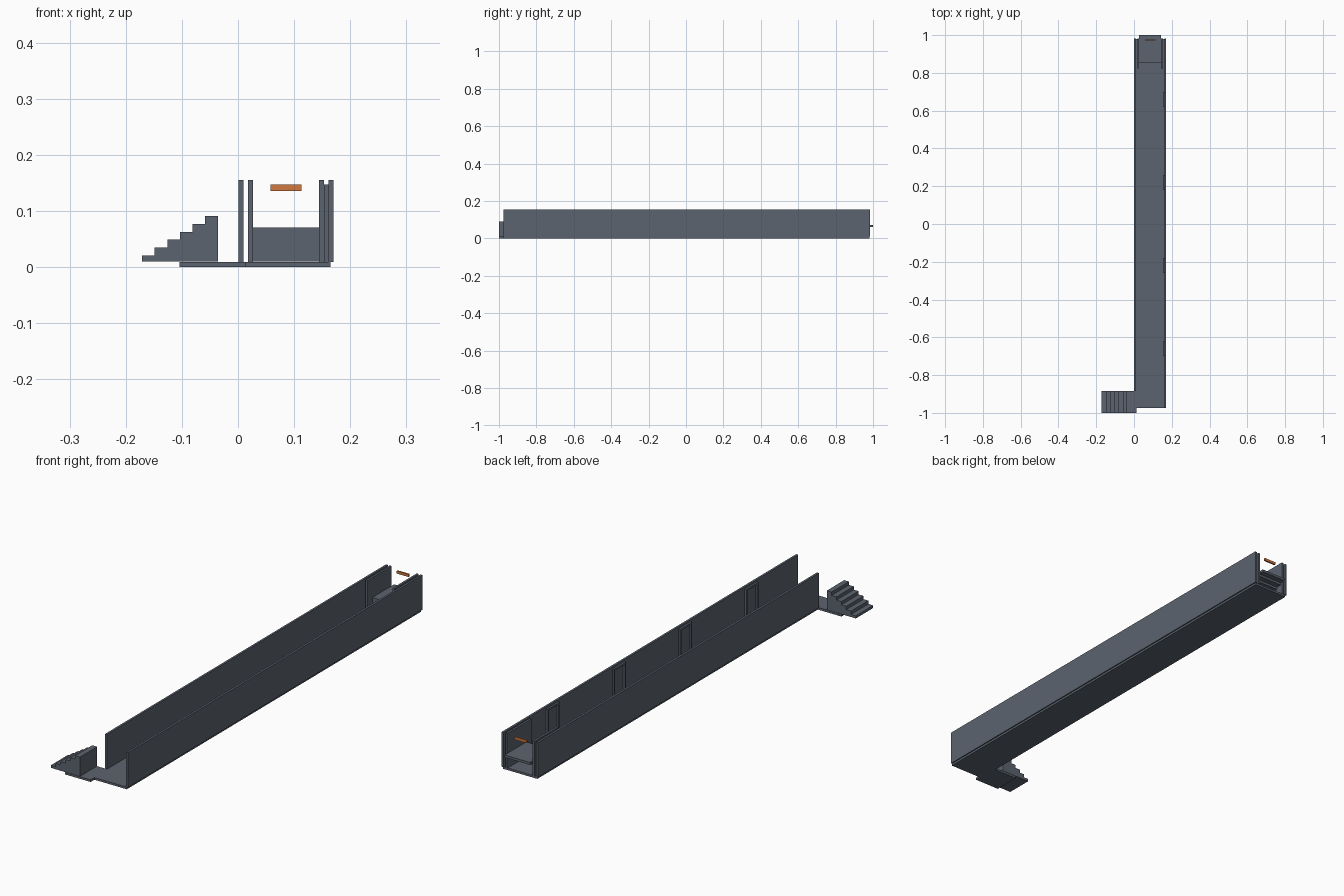
import bpy

if "Cube" in bpy.data.objects:
    bpy.data.objects.remove(bpy.data.objects["Cube"])


def material(name, rgb):
    m = bpy.data.materials.new(name)
    m.diffuse_color = (*rgb, 1)
    m.use_nodes = True
    m.node_tree.nodes["Principled BSDF"].inputs["Base Color"].default_value = m.diffuse_color
    return m


SLATE = material("slate grey", (0.107, 0.125, 0.156))
ORANGE = material("orange", (0.63, 0.19, 0.05))


def mesh_object(name, verts, faces, mat):
    me = bpy.data.meshes.new(name)
    me.from_pydata(verts, [], faces)
    me.materials.append(mat)
    ob = bpy.data.objects.new(name, me)
    bpy.context.collection.objects.link(ob)
    return ob


def box(name, xs, ys, zs, mat=SLATE):
    v = [(x, y, z) for x in xs for y in ys for z in zs]
    f = [(0, 1, 3, 2), (4, 6, 7, 5), (0, 4, 5, 1),
         (2, 3, 7, 6), (0, 2, 6, 4), (1, 5, 7, 3)]
    return mesh_object(name, v, f, mat)


def step_prism(name, profile, place, lo, hi):
    """Extrude a closed stair outline between lo and hi."""
    n = len(profile)
    v = [place(a, z, lo) for a, z in profile] + [place(a, z, hi) for a, z in profile]
    f = [tuple(range(n)), tuple(range(2 * n - 1, n - 1, -1))]
    f += [(i, i + n, (i + 1) % n + n, (i + 1) % n) for i in range(n)]
    ob = mesh_object(name, v, f, SLATE)
    import bmesh
    bm = bmesh.new()
    bm.from_mesh(ob.data)
    bmesh.ops.recalc_face_normals(bm, faces=bm.faces)
    bm.to_mesh(ob.data)
    bm.free()


FLOOR_Z, WALL_Z, BACK = 0.009, 0.155, 0.983

# Floors and long walls
box("corridor_floor", (0.006, 0.165), (-0.975, BACK - 0.003), (0, FLOOR_Z))
box("entry_floor", (-0.104, 0.014), (-1.0, -0.885), (0, FLOOR_Z))
box("left_wall", (0.001, 0.010), (-0.885, BACK), (FLOOR_Z, WALL_Z))
box("right_wall", (0.161, 0.170), (-0.975, BACK), (FLOOR_Z, WALL_Z))

# Short inner walls at the back end
for side, x in (("left", 0.018), ("right", 0.144)):
    box(side + "_inner_wall", (x, x + 0.009), (0.823, BACK), (FLOOR_Z, WALL_Z))

# Door frames along the right wall
for i, y in enumerate((-0.66, -0.22, 0.22, 0.66)):
    for s in (-1, 1):
        a = y + s * 0.036
        box(f"door_jamb_{i}_{s}", (0.153, 0.161), (a - 0.004, a + 0.004), (FLOOR_Z, 0.147))
    box(f"door_header_{i}", (0.153, 0.161), (y - 0.032, y + 0.032), (0.139, 0.147))

# Entry stairs rising towards the corridor
STEPS = 6
x0, run, rise, z0 = -0.171, 0.0225, 0.014, 0.010
outline = [(x0, z0)]
for i in range(STEPS):
    z = 0.021 + rise * i
    outline += [(x0 + run * i, z), (x0 + run * (i + 1), z)]
outline.append((x0 + run * STEPS, z0))
step_prism("entry_stairs", outline, lambda a, z, e: (a, e, z), -1.0, -0.885)

# Back platform: stacked slabs, each longer than the one below
for i in range(STEPS):
    z = 0.010 + 0.0102 * i
    box(f"platform_slab_{i}", (0.027, 0.144),
        (0.855, 1.0 - 0.0242 * (STEPS - 1 - i)), (z, z + 0.0102))

# Hanging orange bar
box("orange_bar", (0.058, 0.113), (0.971, 0.978), (0.136, 0.147), ORANGE)
